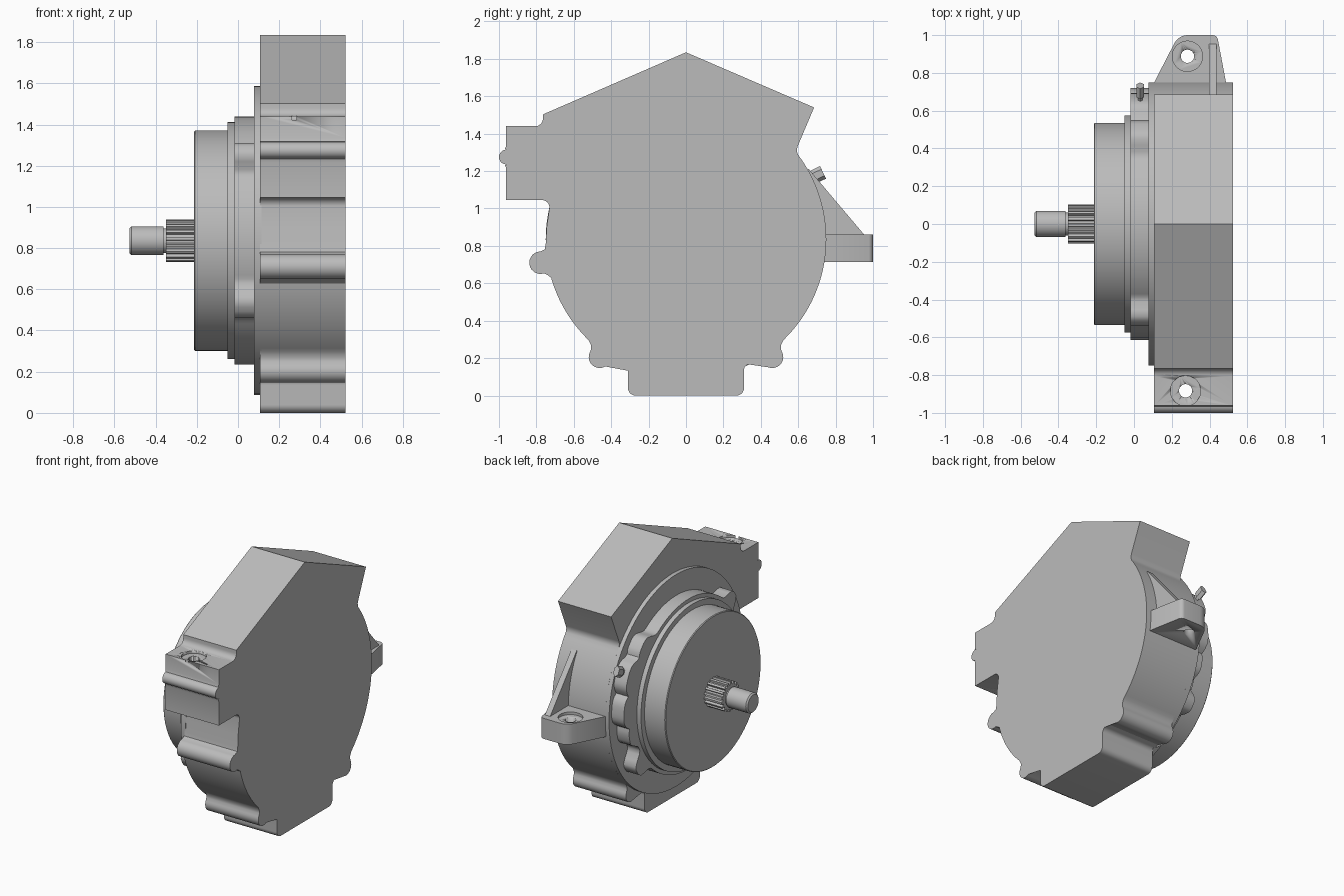
import bpy, bmesh
from math import radians, cos, sin, pi, exp
from mathutils import Vector

cube = bpy.data.objects.get("Cube")
if cube:
    bpy.data.objects.remove(cube)

AXIS = 0.836  # height of the shaft axis

metal = bpy.data.materials.new("cast grey metal")
metal.use_nodes = True
GREY = (0.5, 0.5, 0.5, 1)
metal.diffuse_color = GREY
metal.node_tree.nodes["Principled BSDF"].inputs["Base Color"].default_value = GREY


def finish(bm, name, smooth=30):
    bmesh.ops.recalc_face_normals(bm, faces=bm.faces)
    mesh = bpy.data.meshes.new(name)
    bm.to_mesh(mesh)
    bm.free()
    mesh.materials.append(metal)
    ob = bpy.data.objects.new(name, mesh)
    bpy.context.collection.objects.link(ob)
    bpy.ops.object.select_all(action="DESELECT")
    ob.select_set(True)
    bpy.context.view_layer.objects.active = ob
    bpy.ops.object.shade_smooth_by_angle(angle=radians(smooth))
    return ob


def prism(name, outline, start, end, axis="X", smooth=30):
    """Extrude a closed outline, (y, z) along X or (x, y) along Z."""
    bm = bmesh.new()
    place = (lambda p, t: (t, *p)) if axis == "X" else (lambda p, t: (*p, t))
    face = bm.faces.new([bm.verts.new(place(p, start)) for p in outline])
    ext = bmesh.ops.extrude_face_region(bm, geom=[face])
    move = Vector(place((0, 0), end - start))
    bmesh.ops.translate(bm, vec=move, verts=[v for v in ext["geom"] if isinstance(v, bmesh.types.BMVert)])
    return finish(bm, name, smooth)


def arc(cy, cz, r, a0, a1, n=10):
    angles = [radians(a0 + (a1 - a0) * i / n) for i in range(n + 1)]
    return [(cy + r * cos(a), cz + r * sin(a)) for a in angles]


def lathe(name, profile, steps=96):
    """Spin (x, radius) points round the shaft axis."""
    bm = bmesh.new()
    rings = []
    for x, r in profile:
        rings.append([bm.verts.new((x, r * cos(2 * pi * i / steps), AXIS + r * sin(2 * pi * i / steps)))
                      for i in range(steps)])
    for a, b in zip(rings, rings[1:]):
        for i in range(steps):
            j = (i + 1) % steps
            bm.faces.new((a[i], a[j], b[j], b[i]))
    bm.faces.new(rings[0])
    bm.faces.new(rings[-1])
    return finish(bm, name)


def cut_hole(ob, x, y, z, r, depth):
    """Drill a round hole down from just above z."""
    cutter = prism("hole_cutter", arc(x, y, r, 0, 354, 59), z - depth, z + 0.05, "Z")
    mod = ob.modifiers.new("hole", "BOOLEAN")
    mod.operation = "DIFFERENCE"
    mod.solver = "EXACT"
    mod.object = cutter
    bpy.ops.object.select_all(action="DESELECT")
    ob.select_set(True)
    bpy.context.view_layer.objects.active = ob
    bpy.ops.object.modifier_apply(modifier="hole")
    bpy.data.objects.remove(cutter)


# Housing: round case with gabled top, side ear, lobes and a square foot
foot = (arc(0.555, 0.265, 0.05, 135, 195, 5) + arc(0.462, 0.205, 0.058, 25, -125, 12)
        + arc(0.385, 0.145, 0.042, 130, 60, 5) + arc(0.345, 0.135, 0.035, 100, 180, 6)
        + arc(0.27, 0.04, 0.04, 0, -90, 8))
foot[0:6] = [(0.515, 0.285), (0.507, 0.267), (0.507, 0.25)]
left_foot = [(-y, z) for y, z in reversed(foot)]
outline = [(0, 1.835), (0.685, 1.54)]
outline += [(0.598, 1.335), (0.592, 1.315), (0.595, 1.298)]
outline += arc(0, AXIS, 0.75, 37, -46, 40) + foot + left_foot
outline += arc(0, AXIS, 0.75, -134, -164, 16)
outline += [(-0.737, 0.642), (-0.755, 0.652)]
outline += arc(-0.778, 0.71, 0.06, -70, -270, 14)
outline += [(-0.755, 0.782), (-0.75, 0.81), (-0.745, 0.9)]
outline += arc(-0.77, 1.005, 0.04, 0, 90, 6)
outline += [(-0.962, 1.045), (-0.962, 1.215), (-0.967, 1.232)]
outline += arc(-0.96, 1.275, 0.04, -75, -285, 12)
outline += [(-0.967, 1.318), (-0.962, 1.335), (-0.962, 1.44)]
outline += arc(-0.805, 1.48, 0.04, -90, 0, 6) + [(-0.765, 1.503)]
housing = prism("housing", outline, 0.107, 0.523)
cut_hole(housing, 0.273, -0.883, 1.44, 0.08, 0.018)
cut_hole(housing, 0.273, -0.883, 1.44, 0.035, 0.5)

# Mounting lug with its gusset
lug_outline = [(0.107, 0.7), (0.107, 0.75), (0.205, 0.94)]
lug_outline += arc(0.285, 0.92, 0.08, 150, 90, 6) + arc(0.415, 0.97, 0.03, 90, 15, 6)
lug_outline += [(0.487, 0.75), (0.487, 0.7)]
lug = prism("mounting_lug", lug_outline, 0.715, 0.86, "Z")
cut_hole(lug, 0.283, 0.888, 0.86, 0.08, 0.018)
cut_hole(lug, 0.283, 0.888, 0.86, 0.035, 0.5)
prism("lug_gusset", [(0.655, 1.212), (0.957, 0.855), (0.7, 0.855), (0.6, 1.15)], 0.397, 0.438)

# Thin round flange in front of the housing
lathe("flange", [(0.078, 0.75), (0.115, 0.75)])


# Lobed cover ring: a circle swelling at each bolt position
def ring_radius(deg):
    swells = [(42, 0.09, 9), (24, 0.135, 12), (5, 0.12, 12), (-12, 0.07, 8),
              (-36, 0.1, 7), (139, 0.085, 6), (209, 0.085, 7)]
    r = 0.602
    for centre, height, width in swells:
        gap = (deg - centre + 180) % 360 - 180
        r = max(r, 0.602 + height * exp(-(gap / width) ** 4))
    return r


ring = [(ring_radius(a) * cos(radians(a)), AXIS + ring_radius(a) * sin(radians(a)))
        for a in range(0, 360, 2)]
prism("cover_ring", ring, -0.018, 0.09, smooth=40)

# Small breather peg standing radially on the ring
bm = bmesh.new()
tilt = radians(26)
for r0, r1, size in ((0.70, 0.765, 0.015), (0.755, 0.815, 0.022)):
    made = bmesh.ops.create_cone(bm, cap_ends=True, segments=6, radius1=size, radius2=size, depth=r1 - r0)
    for v in made["verts"]:
        r = v.co.z + (r0 + r1) / 2
        t = v.co.y * 1.7
        v.co = (0.033 + v.co.x, r * cos(tilt) - t * sin(tilt), AXIS + r * sin(tilt) + t * cos(tilt))
finish(bm, "breather_peg")

# Round front cover, stepped
lathe("front_cover", [(-0.213, 0.53), (-0.208, 0.535), (-0.05, 0.535), (-0.05, 0.575), (-0.01, 0.575)])

# Shaft with chamfered tip and relief groove
lathe("shaft", [(-0.527, 0.06), (-0.517, 0.07), (-0.362, 0.07), (-0.362, 0.06), (-0.34, 0.06), (-0.2, 0.06)], 48)

# Splined section of the shaft
teeth = 18
spline = []
for i in range(teeth):
    for part, r in ((0, 0.086), (0.4, 0.086), (0.5, 0.103), (0.9, 0.103)):
        a = 2 * pi * (i + part) / teeth
        spline.append((r * cos(a), AXIS + r * sin(a)))
prism("shaft_spline", spline, -0.35, -0.2, smooth=20)
